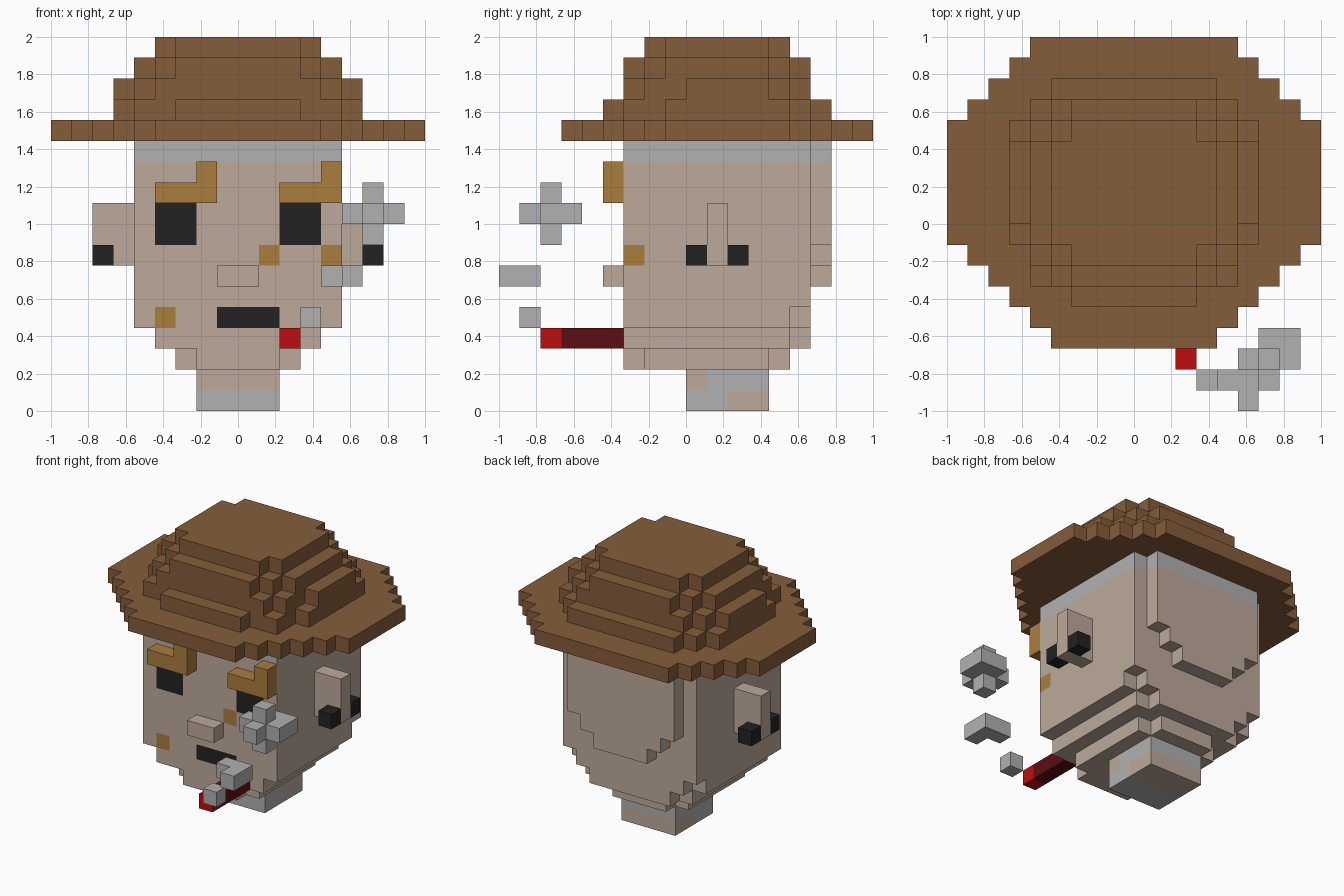
import bpy, bmesh
from mathutils import Vector

U = 1 / 9  # size of one block

cube = bpy.data.objects.get("Cube")
if cube:
    bpy.data.objects.remove(cube, do_unlink=True)


def material(name, r, g, b):
    m = bpy.data.materials.new(name)
    m.use_nodes = True
    m.diffuse_color = (r, g, b, 1)
    m.node_tree.nodes["Principled BSDF"].inputs["Base Color"].default_value = (r, g, b, 1)
    return m


skin = material("skin", .51, .40, .33)
brown = material("hat_brown", .235, .11, .042)
gold = material("hair_gold", .40, .21, .048)
grey = material("light_grey", .44, .44, .44)
black = material("black", .016, .016, .016)
red = material("ember_red", .53, .004, .004)
dark_red = material("dark_red", .117, .004, .006)


def box(x0, x1, y0, y1, z0, z1):
    return {(x, y, z) for x in range(x0, x1) for y in range(y0, y1) for z in range(z0, z1)}


def slab(half, y0, y1, z0, z1):
    """Box centred across the model's width."""
    return box(-half, half, y0, y1, z0, z1)


def mirrored(cells):
    return cells | {(-x - 1, y, z) for x, y, z in cells}


def build(name, cells, base, paint=()):
    """Skin a set of blocks with outer faces; paint lists (material, blocks)."""
    mats = [base] + [m for m, _ in paint]
    bm = bmesh.new()
    verts = {}

    def vert(p):
        if p not in verts:
            verts[p] = bm.verts.new(Vector(p) * U)
        return verts[p]

    for c in sorted(cells):
        index = 0
        for i, (_, area) in enumerate(paint):
            if c in area:
                index = i + 1
        for axis in range(3):
            for side in (0, 1):
                near = list(c)
                near[axis] += 2 * side - 1
                if tuple(near) in cells:
                    continue
                corners = []
                for a, b in ((0, 0), (1, 0), (1, 1), (0, 1)):
                    p = list(c)
                    p[axis] += side
                    p[(axis + 1) % 3] += a
                    p[(axis + 2) % 3] += b
                    corners.append(vert(tuple(p)))
                face = bm.faces.new(corners if side else corners[::-1])
                face.material_index = index
    bmesh.ops.dissolve_limit(bm, angle_limit=0.01, verts=bm.verts[:], edges=bm.edges[:],
                             delimit={'MATERIAL'})
    mesh = bpy.data.meshes.new(name)
    bm.to_mesh(mesh)
    bm.free()
    for m in mats:
        mesh.materials.append(m)
    obj = bpy.data.objects.new(name, mesh)
    bpy.context.collection.objects.link(obj)
    return obj


# Hat: round brim, then a stepped crown
brim = slab(9, -1, 5, 13, 14)
for i in range(4):
    brim |= slab(8 - i, 5 + i, 6 + i, 13, 14)
for i in range(5):
    brim |= slab(8 - i, -2 - i, -1 - i, 13, 14)
build("hat_brim", brim, brown)

crown = (slab(4, -3, 7, 14, 15) | slab(5, -3, 6, 14, 15)
         | slab(6, -1, 5, 14, 15) | slab(3, -4, 7, 14, 15))
crown |= slab(6, 0, 4, 15, 16) | slab(5, -2, 5, 15, 16) | slab(4, -3, 6, 15, 16)
crown |= slab(5, -1, 4, 16, 17) | slab(4, -2, 5, 16, 17) | slab(3, -3, 6, 16, 17)
crown |= slab(4, -1, 4, 17, 18) | slab(3, -2, 5, 17, 18)
build("hat_crown", crown, brown)

# Head: stepped jaw, main block and raised back of the skull
head = slab(5, -3, 6, 5, 13)
head |= slab(5, -3, 5, 4, 5) | slab(4, 5, 6, 4, 5)
head |= slab(4, -3, 5, 3, 4) | slab(3, 5, 6, 3, 4)
head |= slab(3, -2, 4, 2, 3) | slab(2, -3, 5, 2, 3)
for half, low in ((4, 8), (3, 7), (2, 6)):
    head |= slab(half, 6, 7, low, 13)

eyes = mirrored(box(2, 4, -3, -2, 8, 10))
mouth = box(-1, 2, -3, -2, 4, 5)
freckles = (box(1, 2, -3, -2, 7, 8) | box(4, 5, -3, -2, 7, 8)
            | box(-4, -3, -3, -2, 4, 5))
hair_band = {c for c in head if c[2] == 12}
build("head", head, skin, [(black, eyes | mouth), (gold, freckles), (grey, hair_band)])

# Neck with a two-tone collar
build("neck", slab(2, 0, 4, 0, 2), skin,
      [(grey, slab(2, 0, 2, 0, 1) | slab(2, 1, 4, 1, 2))])

# Face parts
build("nose", slab(1, -4, -3, 6, 7), skin)
build("right_eyebrow", box(-4, -1, -4, -3, 10, 11) | box(-2, -1, -4, -3, 11, 12), gold)
build("left_eyebrow", box(2, 5, -4, -3, 10, 11) | box(4, 5, -4, -3, 11, 12), gold)

# Ears with studs in front and behind
for side, x, stud_x in (("left", 5, 6), ("right", -7, -7)):
    build(side + "_ear", box(x, x + 2, 1, 2, 7, 10), skin)
    for place, y in (("front", 0), ("back", 2)):
        build(f"{side}_{place}_ear_stud", box(stud_x, stud_x + 1, y, y + 1, 7, 8), black)

# Cigar and its smoke
build("cigar", box(2, 3, -7, -3, 3, 4), dark_red, [(red, box(2, 3, -7, -6, 3, 4))])
build("small_smoke_puff", box(3, 4, -8, -7, 4, 5), grey)
build("middle_smoke_puff", box(4, 6, -8, -7, 6, 7) | box(5, 6, -9, -8, 6, 7), grey)
build("large_smoke_puff", box(5, 8, -7, -6, 9, 10) | box(6, 7, -8, -5, 9, 10)
      | box(6, 7, -7, -6, 8, 11) | box(7, 8, -6, -5, 9, 10), grey)
